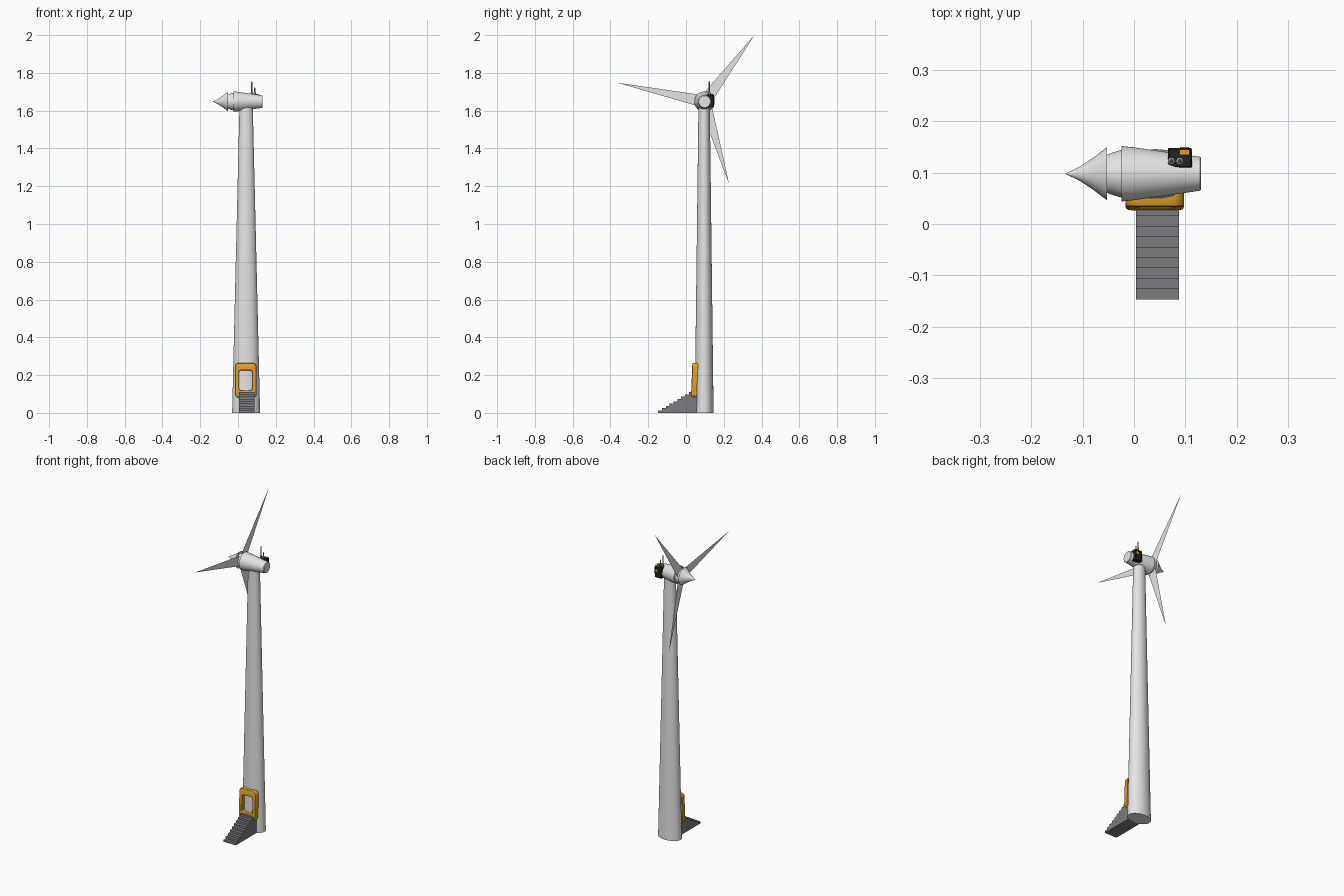
import bpy, bmesh, math
from mathutils import Vector

if "Cube" in bpy.data.objects:
    bpy.data.objects.remove(bpy.data.objects["Cube"])


def material(name, rgb):
    m = bpy.data.materials.new(name)
    m.use_nodes = True
    m.diffuse_color = (*rgb, 1)
    bsdf = next(n for n in m.node_tree.nodes if n.type == 'BSDF_PRINCIPLED')
    bsdf.inputs["Base Color"].default_value = (*rgb, 1)
    return m


WHITE = material("pale_grey", (0.78, 0.78, 0.78))
STONE = material("stair_grey", (0.2, 0.2, 0.215))
YELLOW = material("safety_yellow", (0.76, 0.36, 0.02))
BLACK = material("equipment_black", (0.016, 0.016, 0.018))
STEEL = material("antenna_grey", (0.32, 0.32, 0.33))

HUB_Y, HUB_Z = 0.098, 1.648
TOWER_X, TOWER_Y = 0.043, 0.096


def finish(name, bm, mat, smooth=True):
    bmesh.ops.recalc_face_normals(bm, faces=bm.faces)
    mesh = bpy.data.meshes.new(name)
    bm.to_mesh(mesh)
    bm.free()
    obj = bpy.data.objects.new(name, mesh)
    bpy.context.collection.objects.link(obj)
    mesh.materials.append(mat)
    if smooth:
        bpy.ops.object.select_all(action='DESELECT')
        obj.select_set(True)
        bpy.context.view_layer.objects.active = obj
        bpy.ops.object.shade_smooth_by_angle(angle=math.radians(30))
    return obj


def loft(name, rings, mat, closed=False, smooth=True):
    """Skin a list of rings; cap the ends unless the section closes on itself."""
    bm = bmesh.new()
    loops = [[bm.verts.new(p) for p in ring] for ring in rings]
    pairs = list(zip(loops, loops[1:]))
    if closed:
        pairs.append((loops[-1], loops[0]))
    for a, b in pairs:
        for i in range(len(a)):
            j = (i + 1) % len(a)
            bm.faces.new((a[i], a[j], b[j], b[i]))
    if not closed:
        bm.faces.new(loops[0])
        bm.faces.new(loops[-1])
    return finish(name, bm, mat, smooth)


def circle(n=48):
    return [(math.cos(t * math.tau / n), math.sin(t * math.tau / n)) for t in range(n)]


def turned_x(name, profile, mat):
    """Round body along the rotor axis from (x, radius) pairs."""
    return loft(name, [[(x, HUB_Y + r * c, HUB_Z + r * s) for c, s in circle()]
                       for x, r in profile], mat)


def upright(name, x, y, profile, mat, n=48):
    """Upright body from (z, x radius, y radius) triples."""
    return loft(name, [[(x + rx * c, y + ry * s, z) for c, s in circle(n)]
                       for z, rx, ry in profile], mat)


def box(name, lo, hi, mat, bevel=0):
    bm = bmesh.new()
    bmesh.ops.create_cube(bm, size=1)
    for v in bm.verts:
        v.co = Vector([l + (h - l) * (c + 0.5) for l, h, c in zip(lo, hi, v.co)])
    if bevel:
        bmesh.ops.bevel(bm, geom=bm.edges[:], offset=bevel, segments=1, affect='EDGES')
    return finish(name, bm, mat, False)


# Tower: tapering oval column
upright("tower", TOWER_X, TOWER_Y, [(0, 0.074, 0.05), (1.63, 0.035, 0.03)], WHITE)

# Nacelle, hub collar and pointed nose
turned_x("nacelle", [(-0.024, 0.054), (0.0, 0.0515), (0.06, 0.043),
                     (0.129, 0.033), (0.131, 0.031)], WHITE)
turned_x("hub_collar", [(-0.056, 0.036), (-0.04, 0.042), (-0.022, 0.047)], WHITE)
turned_x("nose_cone", [(-0.133, 0.0008), (-0.12, 0.007), (-0.105, 0.0145),
                       (-0.08, 0.031), (-0.053, 0.0515)], WHITE)

# Rotor blades: flat tapering sheets
hub = Vector((-0.04, HUB_Y, HUB_Z))
for i, (y, z) in enumerate([(0.362, 2.0), (-0.364, 1.748), (0.228, 1.212)]):
    axis = (Vector((hub.x, y, z)) - hub)
    out = axis.normalized()
    side = Vector((0, -out.z, out.y))
    bm = bmesh.new()
    points = [hub + out * 0.02 - side * 0.02, hub + out * 0.04 - side * 0.03,
              hub + axis, hub + out * 0.04 + side * 0.03, hub + out * 0.02 + side * 0.02]
    bm.faces.new([bm.verts.new(p) for p in points])
    finish(f"blade_{i + 1}", bm, WHITE, False)


# Door frame: rounded rectangular ring leaning with the tower
def rounded_rect(hx, hz, r, y):
    ring = []
    for k, (sx, sz) in enumerate([(1, 1), (-1, 1), (-1, -1), (1, -1)]):
        for step in range(7):
            a = (k + step / 6) * math.pi / 2
            x = sx * (hx - r) + r * math.cos(a)
            z = sz * (hz - r) + r * math.sin(a)
            ring.append((0.0405 + x, y + z * 0.04, 0.1725 + z))
    return ring


sections = [(0.0575, 0.0925, 0.022, 0.06), (0.0575, 0.0925, 0.022, 0.037),
            (0.055, 0.09, 0.02, 0.032), (0.051, 0.086, 0.018, 0.03),
            (0.039, 0.057, 0.014, 0.03), (0.036, 0.054, 0.012, 0.032),
            (0.035, 0.053, 0.012, 0.037), (0.035, 0.053, 0.012, 0.06)]
loft("door_frame", [rounded_rect(*s) for s in sections], YELLOW, closed=True)

# Stairs: one stepped side profile pushed across the width
STEPS, RUN, RISE, START = 9, 0.0203, 0.0123, -0.147
outline = [(START, 0)]
for k in range(STEPS):
    y = START + k * RUN
    outline += [(y, (k + 1) * RISE), (y + RUN, (k + 1) * RISE)]
outline[-1] = (0.06, STEPS * RISE)
outline.append((0.06, 0))
loft("stairs", [[(x, y, z) for y, z in outline] for x in (0.004, 0.088)], STONE, smooth=False)

# Equipment box on the rear flank with yellow plates
box("equipment_box", (0.066, 0.11, 1.618), (0.113, 0.148, 1.686), BLACK, 0.002)
box("box_top_plate", (0.09, 0.136, 1.683), (0.107, 0.144, 1.688), YELLOW)
box("box_back_plate", (0.09, 0.146, 1.655), (0.107, 0.15, 1.67), YELLOW)

# Antennas: wide foot, thin rod
for i, (x, top) in enumerate([(0.073, 1.756), (0.089, 1.724)]):
    upright(f"antenna_{i + 1}", x, 0.123,
            [(z, r, r) for z, r in [(1.68, 0.007), (1.695, 0.007), (1.697, 0.0035),
                                    (top - 0.006, 0.003), (top, 0.001)]], STEEL, 12)
